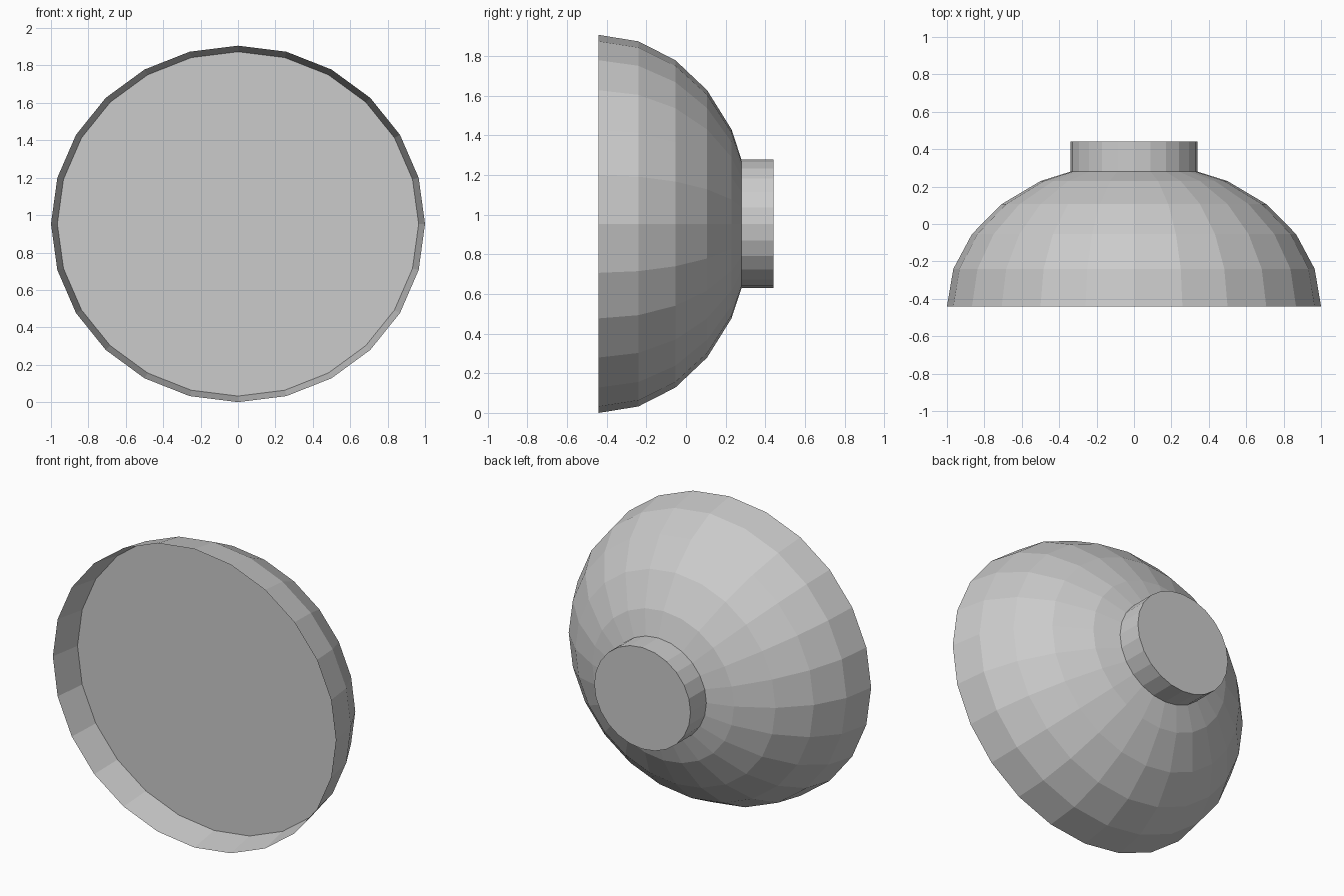
import bpy, bmesh
from math import sin, cos, tau, radians

if "Cube" in bpy.data.objects:
    bpy.data.objects.remove(bpy.data.objects["Cube"])

SIDES = 24
RZ = 0.953      # slight vertical squash, also the centre height


def lathe(name, profile, cap_start=False, cap_end=False):
    """Revolve (radius, y) points around the y axis with flat facets."""
    bm = bmesh.new()
    rings = [[bm.verts.new((r * sin(tau * i / SIDES), y, RZ + RZ * r * cos(tau * i / SIDES)))
              for i in range(SIDES)] for r, y in profile]
    for a, b in zip(rings, rings[1:]):
        for i in range(SIDES):
            j = (i + 1) % SIDES
            bm.faces.new((a[i], b[i], b[j], a[j]))
    if cap_start:
        bm.faces.new(rings[0])
    if cap_end:
        bm.faces.new(rings[-1][::-1])
    # make the facets point away from the axis, and end caps along it
    bm.normal_update()
    for f in bm.faces:
        c = f.calc_center_median()
        if abs(f.normal.y) > 0.999:
            want = -1 if (cap_start and abs(c.y - profile[0][1]) < 1e-4) else 1
            flip = f.normal.y * want < 0
        else:
            flip = f.normal.x * c.x + f.normal.z * (c.z - RZ) < 0
        if flip:
            f.normal_flip()
    mesh = bpy.data.meshes.new(name)
    bm.to_mesh(mesh)
    bm.free()
    obj = bpy.data.objects.new(name, mesh)
    bpy.context.collection.objects.link(obj)
    return obj


# bowl: half ellipsoid, open at the front, cut off where the neck starts
bowl = [(cos(radians(a)), -0.44 + 0.773 * sin(radians(a))) for a in range(0, 61, 15)]
lathe("bowl_shell", bowl + [(0.34, 0.28)])

# flat panel recessed one ring behind the rim
lathe("front_panel", [bowl[1]], cap_start=True)

# short round neck with closed back
lathe("rear_neck", [(0.34, 0.28), (0.34, 0.44)], cap_end=True)
